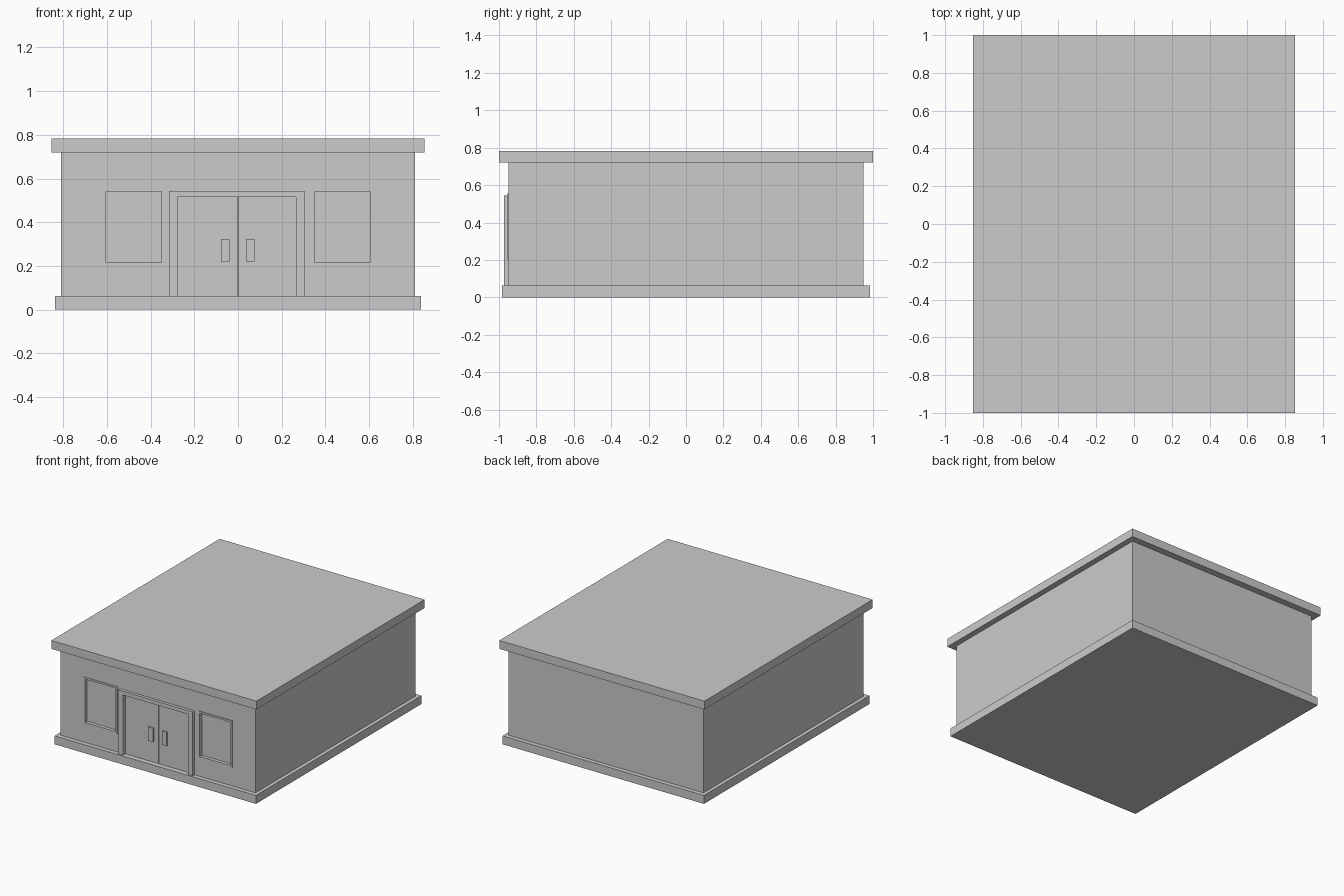
import bpy

cube = bpy.data.objects.get("Cube")
if cube:
    bpy.data.objects.remove(cube, do_unlink=True)

# One plain grey for the whole building
grey = bpy.data.materials.new("plain_grey")
grey.use_nodes = True
GREY = (0.6, 0.6, 0.6, 1)
grey.diffuse_color = GREY
grey.node_tree.nodes["Principled BSDF"].inputs["Base Color"].default_value = GREY


def box(name, x, y, z):
    """Box spanning the (low, high) pair given for each axis."""
    bpy.ops.mesh.primitive_cube_add(size=1, location=[sum(p) / 2 for p in (x, y, z)])
    obj = bpy.context.object
    obj.name = name
    obj.scale = [p[1] - p[0] for p in (x, y, z)]
    bpy.ops.object.transform_apply(location=False, rotation=False, scale=True)
    obj.data.materials.append(grey)
    return obj


def cut(target, name, x, y, z):
    """Cut a box-shaped opening out of the target."""
    cutter = box(name, x, y, z)
    cutter.hide_render = True
    cutter.hide_set(True)
    cutter.display_type = 'WIRE'
    mod = target.modifiers.new(name, 'BOOLEAN')
    mod.operation = 'DIFFERENCE'
    mod.solver = 'EXACT'
    mod.object = cutter


FRONT = -0.95
BASE_TOP = 0.063
ROOF_BOTTOM = 0.72

# Main masses
box("base_slab", (-0.838, 0.838), (-0.983, 0.983), (0, BASE_TOP))
walls = box("walls", (-0.81, 0.81), (FRONT, -FRONT), (BASE_TOP, ROOF_BOTTOM))
box("roof_slab", (-0.853, 0.853), (-1, 1), (ROOF_BOTTOM, 0.783))

# Recessed windows with thin raised surrounds
RIM = 0.014
LOW, HIGH = 0.215, 0.54
for side, sign in (("left", 1), ("right", -1)):
    x0, x1 = sorted((sign * 0.35, sign * 0.605))
    cut(walls, side + "_window_opening", (x0, x1), (FRONT - 0.05, FRONT + 0.02), (LOW, HIGH))
    depth = (FRONT - 0.005, FRONT)
    box(side + "_window_sill", (x0 - RIM, x1 + RIM), depth, (LOW - RIM, LOW))
    box(side + "_window_lintel", (x0 - RIM, x1 + RIM), depth, (HIGH, HIGH + RIM))
    box(side + "_window_outer_jamb", (x0 - RIM, x0), depth, (LOW, HIGH))
    box(side + "_window_inner_jamb", (x1, x1 + RIM), depth, (LOW, HIGH))

# Doorway, door frame and double doors
OUT_R, OUT_L, IN_R, IN_L = -0.315, 0.304, -0.277, 0.266
DOOR_TOP, FRAME_TOP = 0.516, 0.544
cut(walls, "doorway_opening", (IN_R, IN_L), (FRONT - 0.05, FRONT + 0.02), (BASE_TOP - 0.01, DOOR_TOP))
frame_y = (-0.972, FRONT)
box("door_frame_right", (OUT_R, IN_R), frame_y, (BASE_TOP, DOOR_TOP))
box("door_frame_left", (IN_L, OUT_L), frame_y, (BASE_TOP, DOOR_TOP))
box("door_frame_top", (OUT_R, OUT_L), frame_y, (DOOR_TOP, FRAME_TOP))
GAP = 0.003
leaf_y = (-0.943, FRONT + 0.02)
box("right_door", (IN_R, -GAP), leaf_y, (BASE_TOP, DOOR_TOP))
box("left_door", (GAP, IN_L), leaf_y, (BASE_TOP, DOOR_TOP))

# Door handles
for side, x in (("right", -0.058), ("left", 0.056)):
    box(side + "_door_handle", (x - 0.019, x + 0.019), (-0.957, leaf_y[0]), (0.22, 0.323))
